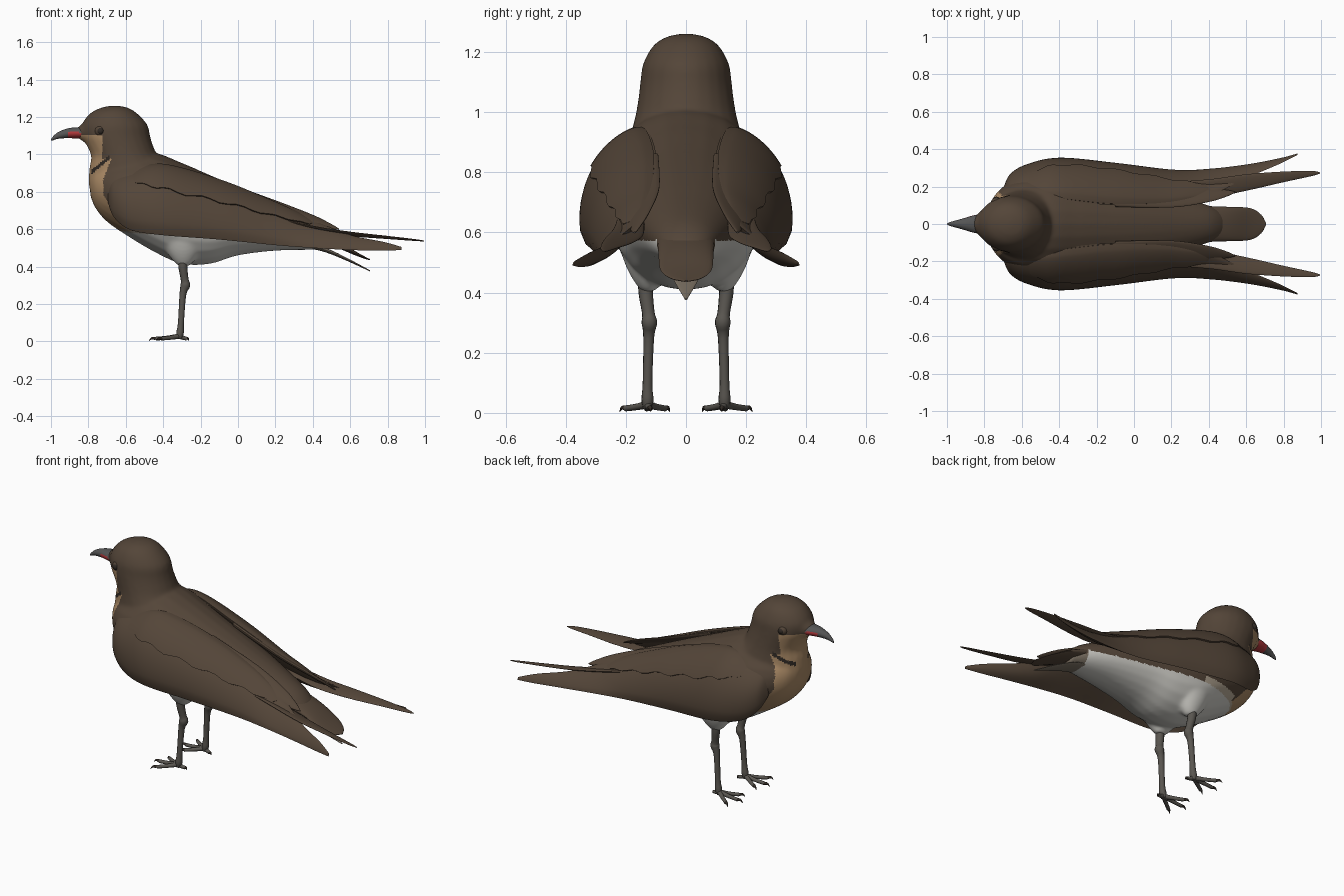
import bpy, bmesh
from math import sin, cos, pi, radians
from mathutils import Vector as V

if "Cube" in bpy.data.objects:
    bpy.data.objects.remove(bpy.data.objects["Cube"])


def material(name, rgb):
    m = bpy.data.materials.new(name)
    m.use_nodes = True
    m.diffuse_color = (*rgb, 1)
    bsdf = next(n for n in m.node_tree.nodes if n.type == "BSDF_PRINCIPLED")
    bsdf.inputs["Base Color"].default_value = (*rgb, 1)
    bsdf.inputs["Roughness"].default_value = 0.8
    return m


brown = material("dark brown", (0.088, 0.06, 0.04))
buff = material("buff", (0.4, 0.25, 0.13))
pale = material("pale buff", (0.45, 0.38, 0.29))
white = material("off white", (0.6, 0.59, 0.55))
black = material("near black", (0.03, 0.023, 0.018))
grey = material("leg grey", (0.1, 0.092, 0.08))
horn = material("beak grey", (0.09, 0.09, 0.09))
red = material("gape red", (0.45, 0.04, 0.045))
taupe = material("taupe", (0.2, 0.165, 0.125))


def flow(rows, steps=5):
    """Catmull-Rom interpolation of rows of numbers."""
    out = []
    for i in range(len(rows) - 1):
        p0, p1 = rows[max(i - 1, 0)], rows[i]
        p2, p3 = rows[i + 1], rows[min(i + 2, len(rows) - 1)]
        for k in range(steps):
            t = k / steps
            out.append([b + t / 2 * (c - a + t * (2 * a - 5 * b + 4 * c - d + t * (3 * (b - c) + d - a)))
                        for a, b, c, d in zip(p0, p1, p2, p3)])
    return out + [list(rows[-1])]


def ellipse(centre, a, b, n=24):
    return [centre + a * cos(2 * pi * i / n) + b * sin(2 * pi * i / n) for i in range(n)]


def add_loft(bm, rings):
    loops = [[bm.verts.new(p) for p in ring] for ring in rings]
    n = len(loops[0])
    for a, b in zip(loops, loops[1:]):
        for i in range(n):
            bm.faces.new((a[i], a[(i + 1) % n], b[(i + 1) % n], b[i]))
    bm.faces.new(loops[0][::-1])
    bm.faces.new(loops[-1])


def finish(obj, angle=50):
    bpy.ops.object.select_all(action="DESELECT")
    obj.select_set(True)
    bpy.context.view_layer.objects.active = obj
    bpy.ops.object.shade_smooth_by_angle(angle=radians(angle))


def loft(name, ring_sets, *mats):
    bm = bmesh.new()
    for rings in ring_sets:
        add_loft(bm, rings)
    bmesh.ops.recalc_face_normals(bm, faces=bm.faces)
    mesh = bpy.data.meshes.new(name)
    bm.to_mesh(mesh)
    bm.free()
    for m in mats:
        mesh.materials.append(m)
    obj = bpy.data.objects.new(name, mesh)
    bpy.context.collection.objects.link(obj)
    finish(obj)
    return obj


def blade(name, rows, mat, side=1, tilt=0):
    """Flattened loft along x from rows of x, y, z, half width, half height."""
    t = radians(tilt)
    rings = [ellipse(V((x, side * y, z)), V((0, side * cos(t), sin(t))) * w,
                     V((0, -side * sin(t), cos(t))) * h)
             for x, y, z, w, h in flow(rows)]
    return loft(name, [rings], mat)


# Torso, neck, face and thighs fused into one smooth skin
torso = [(-.79, .78, .9, .05), (-.76, .71, .93, .13), (-.7, .64, .97, .2), (-.6, .57, 1, .25),
         (-.45, .48, 1.01, .265), (-.3, .415, .955, .26), (-.15, .415, .89, .24), (0, .46, .825, .21),
         (.2, .485, .735, .16), (.4, .49, .64, .1), (.48, .495, .57, .06)]
neck = [(.62, -.62, -.35, .1), (.7, -.73, -.3, .18), (.82, -.795, -.25, .2), (.92, -.795, -.34, .185),
        (.99, -.785, -.425, .168), (1.05, -.81, -.455, .158), (1.1, -.835, -.47, .152),
        (1.16, -.835, -.485, .143), (1.22, -.79, -.54, .11), (1.25, -.73, -.59, .065), (1.26, -.68, -.64, .02)]
face = [(-.87, 1.115, .02, .015), (-.83, 1.118, .06, .048), (-.76, 1.12, .11, .085), (-.66, 1.12, .12, .1)]
thigh = [(.62, .12), (.5, .08), (.44, .05), (.405, .024)]
body = loft("body", [
    [ellipse(V((x, 0, (lo + hi) / 2)), V((0, w, 0)), V((0, 0, (hi - lo) / 2))) for x, lo, hi, w in flow(torso)],
    [ellipse(V(((a + b) / 2, 0, z)), V(((b - a) / 2, 0, 0)), V((0, w, 0))) for z, a, b, w in flow(neck)],
    [ellipse(V((x, 0, z)), V((0, w, 0)), V((0, 0, h))) for x, z, w, h in flow(face)]] + [
    [ellipse(V((-.29, s * .125, z)), V((r * 1.3, 0, 0)), V((0, r, 0))) for z, r in flow(thigh)] for s in (1, -1)])
mod = body.modifiers.new("Fuse", "REMESH")
mod.mode, mod.voxel_size = "VOXEL", 0.009
bpy.ops.object.modifier_apply(modifier=mod.name)
mod = body.modifiers.new("Soften", "SMOOTH")
mod.factor, mod.iterations = 0.5, 14
bpy.ops.object.modifier_apply(modifier=mod.name)
body.data.materials.clear()
for m in (brown, buff, pale, white, black, taupe):
    body.data.materials.append(m)


def plumage(p, up):
    """Colour slot for a point on the body."""
    x, z = p.x, p.z
    along = (x + .785) / .1
    if 0 < along < 1 and abs(z - .905 - .08 * along) < .011:
        return 4                                    # necklace
    if x < -.56 and .592 < z < 1.105:
        if z > .98:
            edge = -.725
        else:
            edge = -.72 + max(0, z - .87) * .4 + max(0, .78 - z) * .8
        return 1 if x < edge else 0
    if z < .575 + max(0, -.5 - x) * .1 and x < .4:
        return 3
    if z < .61 and x < -.3:
        return 2
    return 5 if z < .56 and up < -.2 else 0


for f in body.data.polygons:
    f.material_index = plumage(f.center, f.normal.z)
finish(body, 80)

# Folded wings: x, top edge y z, bottom edge y z, outward bulge
wing_rows = [(-.695, .18, .83, .2, .74, .01), (-.66, .165, .88, .25, .66, .055), (-.57, .15, .915, .295, .595, .085),
             (-.4, .13, .945, .335, .568, .096), (-.1, .1, .86, .315, .545, .088), (.2, .11, .74, .288, .515, .052),
             (.4, .15, .65, .295, .5, .025), (.6, .245, .57, .318, .489, .013),
             (.78, .322, .532, .352, .485, .006), (.875, .37, .505, .377, .49, .002)]
# Scapular layer lies over the upper part of the wing
scapular_rows = wing_rows[2:7]


def wing(name, rows, side, reach=1.0, lift=0.0):
    rings = []
    dense = flow(rows, 7)
    for k, (x, y0, z0, y1, z1, bulge) in enumerate(dense):
        top, chord = V((x, y0, z0)), V((0, y1 - y0, z1 - z0))
        out = V((0, -chord.z, chord.y)).normalized()
        u = k / (len(dense) - 1)
        r = reach * (1 if not lift else (.35 + .65 * sin(pi * u) ** .5) * (1 + .05 * sin(u * 40)))
        raise_by = lift * min(1, 6 * u, 6 * (1 - u))
        ts = [r * i / 16 for i in range(17)]
        skin = [top + chord * t + out * (bulge * max(0, sin(pi * t ** .95)) ** .62 + raise_by) for t in ts]
        under = [top + chord * t - out * min(.02, bulge + .001) * sin(pi * t) for t in ts[-2:0:-1]]
        rings.append([V((p.x, side * p.y, p.z)) for p in skin + under])
    loft(name, [rings], brown)


for side, label in ((1, "left"), (-1, "right")):
    wing(label + "_wing", wing_rows, side)
    wing(label + "_scapulars", scapular_rows, side, .52, .009)
    # Long inner flight feather and tertial
    blade(label + "_flight_feather", [(.12, .18, .67, .04, .01), (.4, .19, .605, .05, .01), (.6, .222, .575, .045, .008),
          (.8, .252, .556, .029, .006), (.95, .27, .542, .014, .004), (.995, .273, .537, .003, .002)], brown, side, 12)
    blade(label + "_tertial", [(-.1, .15, .82, .07, .02), (.2, .15, .71, .075, .015), (.4, .155, .65, .045, .01),
          (.5, .165, .615, .02, .006), (.54, .17, .6, .003, .003)], brown, side, -35)

# Tail and undertail
blade("tail", [(.05, 0, .7, .12, .08), (.3, 0, .6, .1, .05), (.5, 0, .535, .092, .026), (.62, 0, .475, .085, .012),
      (.68, 0, .447, .05, .006), (.705, 0, .438, .006, .003)], brown)
blade("undertail", [(.38, 0, .51, .06, .012), (.47, 0, .488, .06, .012), (.58, 0, .44, .04, .008),
      (.705, 0, .378, .004, .003)], taupe)

# Hooked beak with a red gape at its base
beak = blade("beak", [(-.81, 0, 1.115, .055, .032), (-.86, 0, 1.115, .046, .03), (-.91, 0, 1.113, .031, .026),
             (-.96, 0, 1.102, .017, .018), (-.99, 0, 1.085, .008, .01), (-1, 0, 1.076, .002, .003)], horn)
beak.data.materials.append(red)
for f in beak.data.polygons:
    f.material_index = int(f.center.x > -.91 and f.center.z < 1.119)


def tube(name, paths, mat):
    """Round limbs from paths of x, y, z, radius."""
    sets = []
    for path in paths:
        pts = flow(path, 4)
        rings = []
        for i, (x, y, z, r) in enumerate(pts):
            d = V(pts[min(i + 1, len(pts) - 1)][:3]) - V(pts[max(i - 1, 0)][:3])
            a = d.cross(V((.1, 1, .05)) if abs(d.y) < abs(d.x) + abs(d.z) else V((0, 0, 1))).normalized()
            rings.append(ellipse(V((x, y, z)), a * r, d.cross(a).normalized() * r, 12))
        sets.append(rings)
    loft(name, sets, mat)


for s, label in ((1, "left"), (-1, "right")):
    # Leg with ankle knob
    tube(label + "_leg", [[(-.295, s * .135, .46, .025), (-.295, s * .134, .4, .024), (-.285, s * .125, .33, .021),
         (-.282, s * .122, .3, .026), (-.295, s * .124, .25, .018), (-.305, s * .128, .1, .016),
         (-.31, s * .128, .045, .02), (-.315, s * .128, .015, .014)]], grey)
    # Three front toes, one hind toe and their claws
    ends = [(-.44, .13), (-.41, .07), (-.41, .2), (-.275, .12)]
    toes, claws = [], []
    for x, y in ends:
        a, b = V((-.315, s * .128, 0)), V((x, s * y, 0))
        mid, tip = a.lerp(b, .5), a.lerp(b, 1.28)
        toes.append([(*a.xy, .028, .014), (*mid.xy, .02, .011), (*b.xy, .015, .01)])
        claws.append([(*b.xy, .016, .009), (*b.lerp(tip, .6).xy, .017, .006), (*tip.xy, .004, .001)])
    tube(label + "_toes", toes, grey)
    tube(label + "_claws", claws, black)
    # Eye set in a brown lid
    for part, radius, y, mat in (("_eyelid", .031, .111, brown), ("_eye", .02, .126, black)):
        bpy.ops.mesh.primitive_uv_sphere_add(segments=20, ring_count=12, radius=radius,
                                             location=(-.735, s * y, 1.125))
        eye = bpy.context.object
        eye.name = label + part
        eye.data.materials.append(mat)
        finish(eye, 80)
